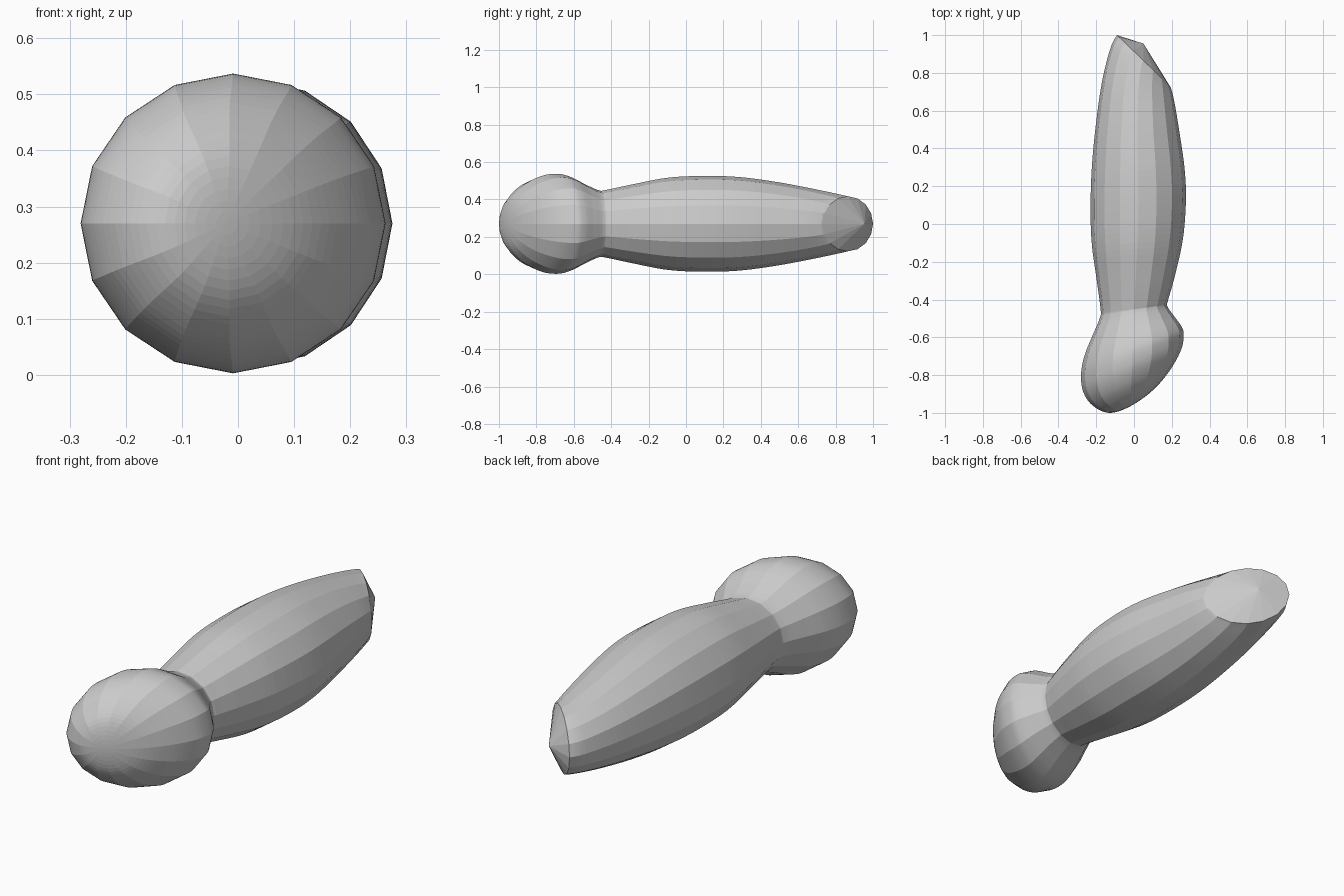
import bpy, bmesh, math

if "Cube" in bpy.data.objects:
    bpy.data.objects.remove(bpy.data.objects["Cube"])

SIDES, STEPS, MID_Z = 16, 6, 0.27

# Tilted rings: left x, left y, right x, right y, half height
RINGS = [
    (-0.02, -0.965, -0.02, -0.965, 0.0),
    (-0.13, -1.00, 0.10, -0.88, 0.12),
    (-0.22, -0.96, 0.19, -0.775, 0.205),
    (-0.27, -0.885, 0.25, -0.665, 0.255),
    (-0.28, -0.79, 0.263, -0.585, 0.267),
    (-0.26, -0.69, 0.25, -0.54, 0.25),
    (-0.215, -0.58, 0.21, -0.485, 0.208),
    (-0.18, -0.495, 0.176, -0.435, 0.179),
    (-0.177, -0.45, 0.18, -0.405, 0.181),
    (-0.197, -0.30, 0.215, -0.28, 0.21),
    (-0.222, -0.12, 0.259, -0.08, 0.246),
    (-0.23, 0.05, 0.275, 0.13, 0.256),
    (-0.225, 0.27, 0.267, 0.30, 0.25),
    (-0.205, 0.50, 0.24, 0.49, 0.222),
    (-0.17, 0.75, 0.215, 0.64, 0.184),
    (-0.125, 0.93, 0.197, 0.715, 0.157),
    (-0.09, 1.00, 0.19, 0.73, 0.147),
]


def spline(p0, p1, p2, p3, t):
    return tuple(0.5 * (2*b + (c-a)*t + (2*a - 5*b + 4*c - d)*t*t
                        + (3*b - a - 3*c + d)*t**3)
                 for a, b, c, d in zip(p0, p1, p2, p3))


# Smooth the rings along the length, mirrored through the front pole
lx, ly, rx, ry, h = RINGS[1]
pts = [(rx, ry, lx, ly, -h)] + RINGS + [RINGS[-1]]
fine = [spline(*pts[i:i + 4], s / STEPS)
        for i in range(len(pts) - 3) for s in range(STEPS)][1:] + [RINGS[-1]]

bm = bmesh.new()
loops = []
for lx, ly, rx, ry, h in fine:
    loop = []
    for k in range(SIDES):
        a = 2 * math.pi * k / SIDES
        c = math.cos(a) / 2
        loop.append(bm.verts.new(((lx + rx) / 2 + (rx - lx) * c,
                                  (ly + ry) / 2 + (ry - ly) * c,
                                  MID_Z + h * math.sin(a))))
    loops.append(loop)

front = bm.verts.new((-0.02, -0.965, MID_Z))
back = bm.verts.new((0.05, 0.955, MID_Z))
for k in range(SIDES):
    n = (k + 1) % SIDES
    for a, b in zip(loops, loops[1:]):
        bm.faces.new((a[k], a[n], b[n], b[k]))
    # Rounded front pole and shallow pointed back cap
    bm.faces.new((front, loops[0][n], loops[0][k]))
    bm.faces.new((back, loops[-1][k], loops[-1][n]))
bmesh.ops.recalc_face_normals(bm, faces=bm.faces)

mesh = bpy.data.meshes.new("knobbed_handle")
bm.to_mesh(mesh)
bm.free()
bpy.context.collection.objects.link(bpy.data.objects.new("knobbed_handle", mesh))
